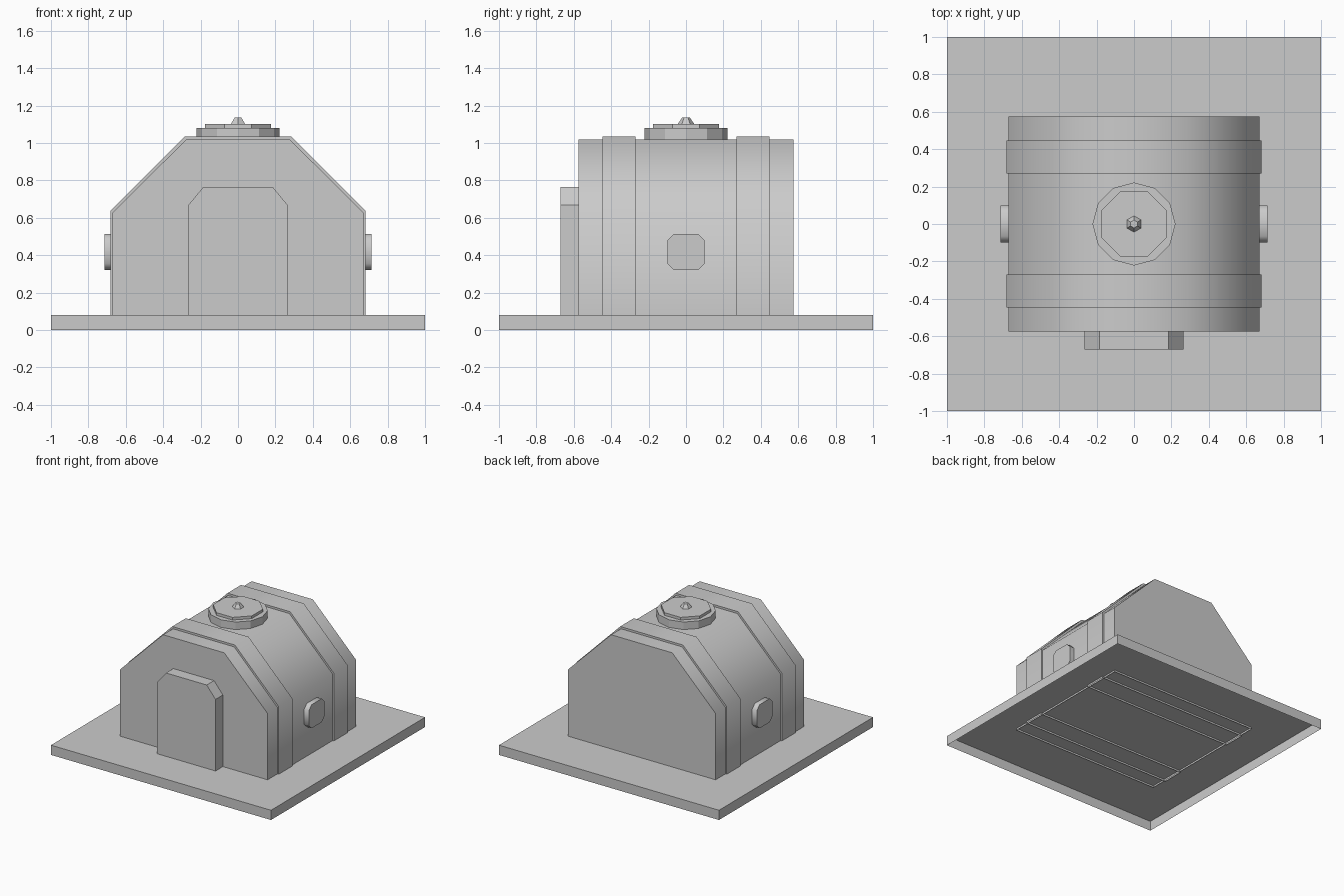
import bpy
import math

if "Cube" in bpy.data.objects:
    bpy.data.objects.remove(bpy.data.objects["Cube"])


def build(name, verts, faces, smooth=False):
    mesh = bpy.data.meshes.new(name)
    mesh.from_pydata(verts, [], faces)
    obj = bpy.data.objects.new(name, mesh)
    bpy.context.collection.objects.link(obj)
    if smooth:
        bpy.ops.object.select_all(action='DESELECT')
        obj.select_set(True)
        bpy.context.view_layer.objects.active = obj
        bpy.ops.object.shade_smooth_by_angle(angle=math.radians(60))
    return obj


def extrude(name, near, far, smooth=False, open_last=False):
    """Join two matching outlines with side walls and end caps.
    open_last leaves out the wall between the last and first points."""
    n = len(near)
    faces = [tuple(range(n)), tuple(range(2 * n - 1, n - 1, -1))]
    for i in range(n - 1 if open_last else n):
        j = (i + 1) % n
        faces.append((j, i, n + i, n + j))
    return build(name, near + far, faces, smooth)


def along_y(name, half, y0, y1, **kw):
    """Symmetric arch outline in x/z, given its right half from the ground up."""
    outline = half + [(-x, z) for x, z in reversed(half)]
    return extrude(name, [(x, y0, z) for x, z in outline],
                   [(x, y1, z) for x, z in outline], **kw)


def disc(name, sides, r0, r1, z0, z1, turn):
    def ring(r, z):
        return [(r * math.cos(turn + i * math.tau / sides),
                 r * math.sin(turn + i * math.tau / sides), z) for i in range(sides)]
    return extrude(name, ring(r1, z1), ring(r0, z0))


# Base plate: shallow tray, open underneath
square = [(-1, -1), (1, -1), (1, 1), (-1, 1)]
build("base_plate",
      [(x, y, 0.08) for x, y in square] + [(x, y, 0) for x, y in square],
      [(0, 1, 2, 3)] + [(i, i + 4, (i + 1) % 4 + 4, (i + 1) % 4) for i in range(4)])

# Main hull and its two raised bands, poking slightly through the plate
along_y("hull", [(0.672, 0.065), (0.672, 0.625), (0.278, 1.018)],
        -0.575, 0.575, smooth=True, open_last=True)
for label, y0, y1 in (("front", -0.447, -0.27), ("rear", 0.27, 0.447)):
    along_y(label + "_band", [(0.683, 0.065), (0.683, 0.635), (0.285, 1.035)],
            y0, y1, smooth=True, open_last=True)

# Door block
along_y("door", [(0.265, 0.08), (0.265, 0.668), (0.185, 0.765)], -0.67, -0.57)

# Roof hatch
disc("hatch_ring", 12, 0.222, 0.222, 1.0, 1.08, 0)
disc("hatch_lid", 8, 0.19, 0.19, 1.075, 1.102, math.pi / 8)
disc("hatch_knob", 6, 0.045, 0.021, 1.1, 1.135, math.pi / 2)

# Side ports: chamfered squares
port = [(-0.1, -0.062), (-0.065, -0.097), (0.065, -0.097), (0.1, -0.062),
        (0.1, 0.062), (0.065, 0.097), (-0.065, 0.097), (-0.1, 0.062)]
for label, s in (("right", 1), ("left", -1)):
    extrude(label + "_port", [(s * 0.715, s * y, 0.417 + z) for y, z in port],
            [(s * 0.66, s * y, 0.417 + z) for y, z in port], smooth=True)
